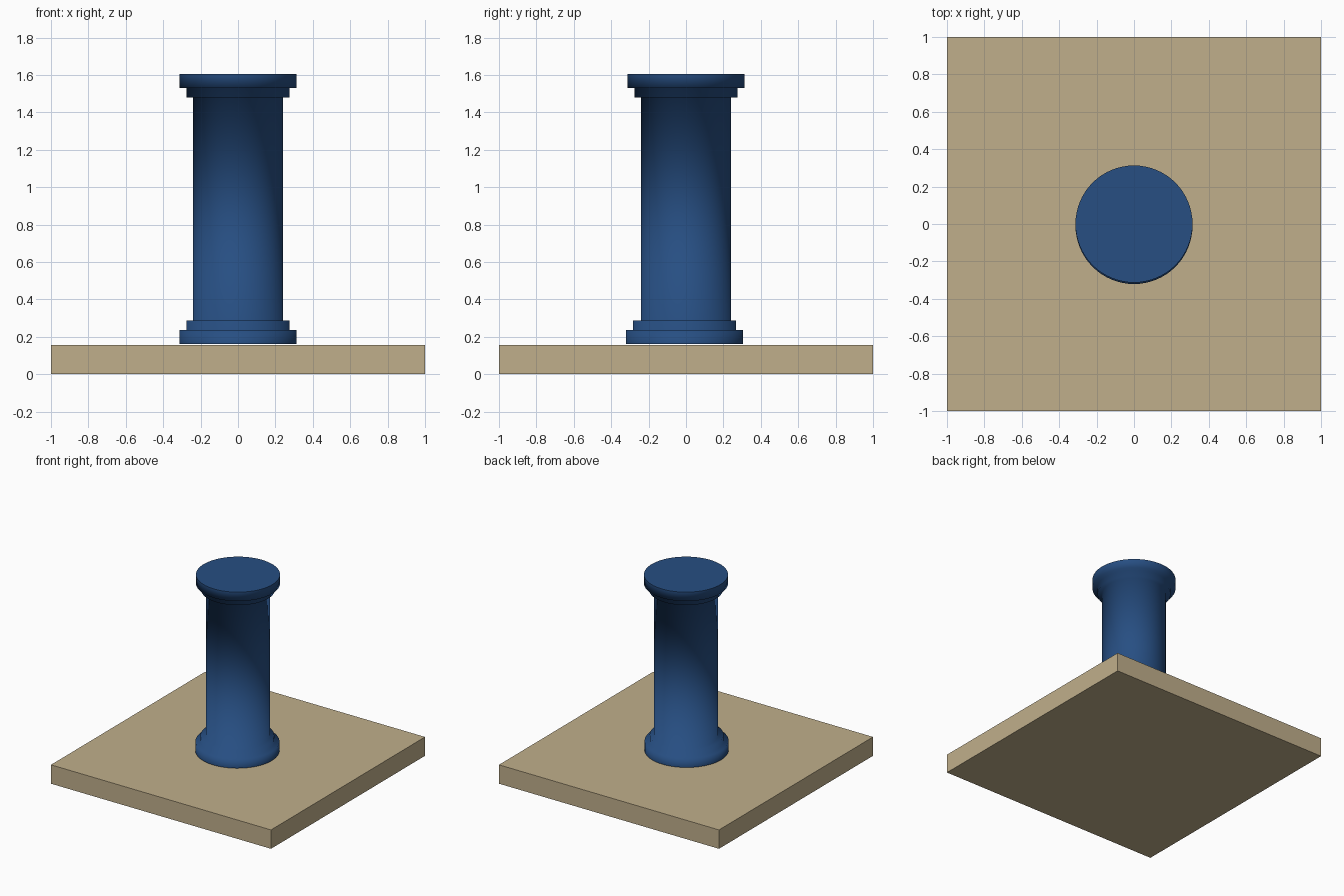
import bpy, bmesh, math

if "Cube" in bpy.data.objects:
    bpy.data.objects.remove(bpy.data.objects["Cube"])


def material(name, rgb):
    m = bpy.data.materials.new(name)
    m.diffuse_color = (*rgb, 1)
    m.use_nodes = True
    m.node_tree.nodes["Principled BSDF"].inputs["Base Color"].default_value = m.diffuse_color
    return m


def new_object(name, bm, mat):
    bmesh.ops.recalc_face_normals(bm, faces=bm.faces)
    mesh = bpy.data.meshes.new(name)
    bm.to_mesh(mesh)
    bm.free()
    mesh.materials.append(mat)
    ob = bpy.data.objects.new(name, mesh)
    bpy.context.collection.objects.link(ob)
    return ob


def lathe(name, profile, mat, sides=64):
    """Closed stack of rings, each given as radius, z, y offset."""
    bm = bmesh.new()
    rings = []
    for r, z, dy in profile:
        rings.append([bm.verts.new((r * math.cos(2 * math.pi * i / sides),
                                    dy + r * math.sin(2 * math.pi * i / sides), z))
                      for i in range(sides)])
    for a, b in zip(rings, rings[1:]):
        for i in range(sides):
            j = (i + 1) % sides
            bm.faces.new((a[i], a[j], b[j], b[i])).smooth = True
    bm.faces.new(rings[0][::-1])
    bm.faces.new(rings[-1])
    return new_object(name, bm, mat)


sand = material("sand stone", (0.53, 0.43, 0.26))
blue = material("dark blue", (0.02, 0.077, 0.225))

# Square floor slab
bm = bmesh.new()
bmesh.ops.create_cube(bm, size=1)
bmesh.ops.scale(bm, vec=(2, 2, 0.155), verts=bm.verts)
bmesh.ops.translate(bm, vec=(0, 0, 0.0775), verts=bm.verts)
new_object("floor_slab", bm, sand)

# Round column: stepped foot, shaft and stepped capital in one turned piece
lathe("column", [
    (0.313, 0.161, -0.008), (0.313, 0.236, -0.008),
    (0.275, 0.236, -0.008), (0.275, 0.286, -0.008),
    (0.24, 0.286, 0), (0.24, 1.48, 0),
    (0.275, 1.48, 0), (0.275, 1.531, 0),
    (0.313, 1.531, 0), (0.313, 1.605, 0)], blue)
